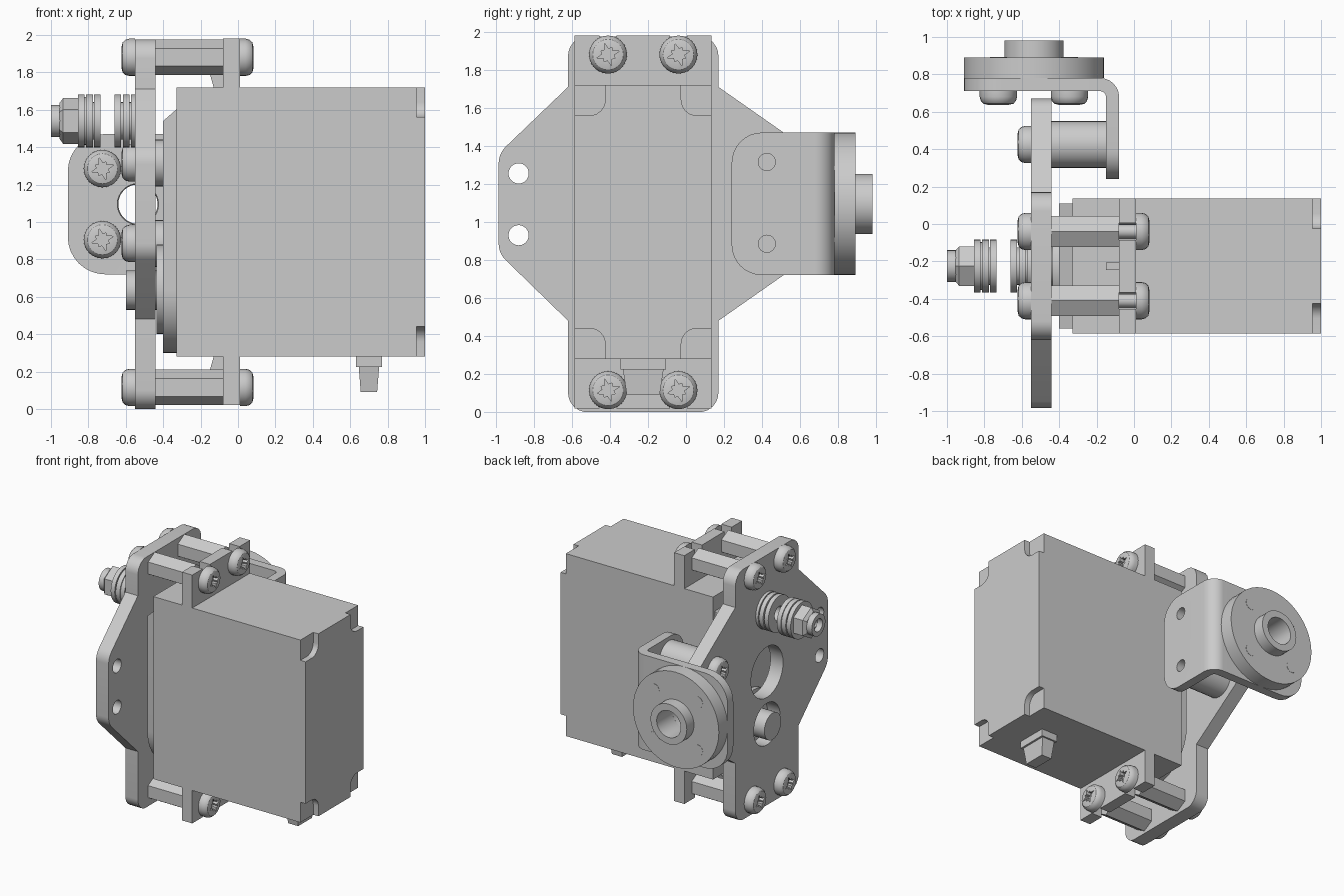
import bpy, bmesh, math
from mathutils import Vector

if "Cube" in bpy.data.objects:
    bpy.data.objects.remove(bpy.data.objects["Cube"])

YC = -0.225  # servo mid plane in y
AX = {'x': lambda a, b, h: (h, a, b),   # section in (y, z)
      'y': lambda a, b, h: (a, h, b),   # section in (x, z)
      'z': lambda a, b, h: (a, b, h)}   # section in (x, y)


def finish(name, bm):
    bmesh.ops.remove_doubles(bm, verts=bm.verts, dist=1e-5)
    bmesh.ops.recalc_face_normals(bm, faces=bm.faces)
    me = bpy.data.meshes.new(name)
    bm.to_mesh(me)
    bm.free()
    ob = bpy.data.objects.new(name, me)
    bpy.context.collection.objects.link(ob)
    return ob


def rounded(pts, seg=6):
    """Polygon from (a, b, radius) corners with tangent arcs."""
    out = []
    for i, (a, b, r) in enumerate(pts):
        c = Vector((a, b))
        if r == 0:
            out.append((a, b))
            continue
        u = (Vector(pts[i - 1][:2]) - c).normalized()
        v = (Vector(pts[(i + 1) % len(pts)][:2]) - c).normalized()
        half = u.angle(v) / 2
        mid = c + (u + v).normalized() * r / math.sin(half)
        d0 = c + u * r / math.tan(half) - mid
        d1 = c + v * r / math.tan(half) - mid
        for k in range(seg + 1):
            out.append(tuple(mid + d0.lerp(d1, k / seg).normalized() * r))
    return out


def prism(name, axis, pts, lo, hi):
    bm = bmesh.new()
    rings = [[bm.verts.new(AX[axis](a, b, h)) for a, b in pts] for h in (lo, hi)]
    bm.faces.new(rings[0])
    bm.faces.new(rings[1])
    n = len(pts)
    for i in range(n):
        j = (i + 1) % n
        bm.faces.new((rings[0][i], rings[0][j], rings[1][j], rings[1][i]))
    return finish(name, bm)


def box(name, x0, x1, y0, y1, z0, z1):
    return prism(name, 'x', [(y0, z0), (y1, z0), (y1, z1), (y0, z1)], x0, x1)


def lathe(name, axis, c, prof, seg=32, ring=False, turn=0.0):
    """Revolve (radius, height) profile; ring=True closes the profile on itself."""
    bm = bmesh.new()
    rings = []
    for r, h in prof:
        rings.append([bm.verts.new(AX[axis](c[0] + r * math.cos(t), c[1] + r * math.sin(t), h))
                      for t in (turn + 2 * math.pi * k / seg for k in range(seg))])
    pairs = list(zip(rings, rings[1:]))
    if ring:
        pairs.append((rings[-1], rings[0]))
    else:
        bm.faces.new(rings[0])
        bm.faces.new(rings[-1])
    for p, q in pairs:
        for k in range(seg):
            j = (k + 1) % seg
            bm.faces.new((p[k], p[j], q[j], q[k]))
    return finish(name, bm)


def cyl(name, axis, c, r, lo, hi, **kw):
    return lathe(name, axis, c, [(r, lo), (r, hi)], **kw)


def tube(name, axis, c, r, bore, lo, hi, seg=32):
    return lathe(name, axis, c, [(bore, lo), (r, lo), (r, hi), (bore, hi)], seg=seg, ring=True)


def cut(ob, cutters):
    for c in cutters:
        m = ob.modifiers.new('cut', 'BOOLEAN')
        m.operation, m.solver, m.object = 'DIFFERENCE', 'EXACT', c
        bpy.context.view_layer.objects.active = ob
        bpy.ops.object.modifier_apply(modifier=m.name)
        bpy.data.objects.remove(c)
    return ob


# servo case with notched rear corners
case = box('servo_case', -0.33, 1.0, YC - 0.36, YC + 0.36, 0.28, 1.72)
notches = []
for sy in (-1, 1):
    for sz in (-1, 1):
        p = rounded([(0.2, 0.56, 0.08), (0.4, 0.56, 0), (0.4, 0.8, 0), (0.2, 0.8, 0)])
        notches.append(prism('notch', 'x', [(YC + sy * a, 1 + sz * b) for a, b in p], 0.955, 1.1))
cut(case, notches)

# raised gearbox cover, sloped at the top, with output boss and shaft
cover = prism('gearbox_cover', 'x', rounded([(YC - 0.335, 0.30, 0.33), (YC + 0.335, 0.30, 0.33),
              (YC + 0.335, 1.61, 0), (YC - 0.335, 1.61, 0)], 10), -0.40, -0.32)
for v in cover.data.vertices:
    if v.co.x < -0.39 and v.co.z > 1.5:
        v.co.z -= 0.07
cyl('output_boss', 'x', (YC, 0.64), 0.24, -0.435, -0.38)
cyl('output_shaft', 'x', (YC, 0.635), 0.105, -0.60, -0.4)

# slotted mounting ears and gusset ribs, mirrored about mid height
for s, side in ((1, 'top'), (-1, 'bottom')):
    e = [(YC - 0.36, 0.70, 0), (YC - 0.36, 0.98, 0)]
    for y in (-0.41, -0.04):
        e += [(y - 0.045, 0.98, 0), (y - 0.045, 0.84, 0.04), (y + 0.045, 0.84, 0.04), (y + 0.045, 0.98, 0)]
    e += [(YC + 0.36, 0.98, 0), (YC + 0.36, 0.70, 0)]
    prism('ear_' + side, 'x', [(a, 1 + s * b) for a, b in rounded(e)], -0.08, 0.01)
    prism('rib_' + side, 'y', [(x, 1 + s * z) for x, z in
          ((-0.13, 0.72), (-0.15, 0.79), (-0.08, 0.79), (-0.08, 0.71), (-0.13, 0.71))],
          YC - 0.02, YC + 0.02)

# cable outlet
box('cable_collar', 0.63, 0.77, YC - 0.12, YC + 0.12, 0.225, 0.29)
lathe('cable_grommet', 'z', (0, 0), [(1, 0.09), (1.25, 0.23)], seg=4, turn=math.pi / 4)
g = bpy.data.objects['cable_grommet']
for v in g.data.vertices:
    v.co.x, v.co.y = 0.70 + v.co.x * 0.062, YC + v.co.y * 0.122

# mounting plate
half = [(0.67, 0.33), (0.17, 0.71)]
outline = rounded([(-0.62, 0.0, 0.1), (-0.62, 0.48, 0), (-0.985, 0.835, 0.12), (-0.985, 1.36, 0.12),
                   (-0.62, 1.71, 0), (-0.62, 1.975, 0.1), (0.17, 1.975, 0.1), (0.17, 1.71, 0),
                   (0.67, 1.36, 0.1), (0.67, 0.83, 0.1), (0.17, 0.48, 0), (0.17, 0.0, 0.1)])
plate = prism('mounting_plate', 'x', outline, -0.55, -0.44)
holes = [(-0.88, 1.255, 0.053), (-0.88, 0.93, 0.053), (YC, 1.05, 0.2), (YC, 0.64, 0.165), (YC, 1.54, 0.06)]
cut(plate, [cyl('hole', 'x', (y, z), r, -0.7, -0.3) for y, z, r in holes])

# master pan head screw, cross recess, pointing along local +z
head = lathe('screw_head', 'z', (0, 0), [(0.1, 0), (0.1, 0.03), (0.094, 0.052), (0.08, 0.067), (0.055, 0.073)], seg=24)
star = []
for k in range(16):
    r = (0.062, 0.05, 0.042, 0.05)[k % 4] if k % 2 == 0 else 0.03
    star.append((r * math.cos(k * math.pi / 8 + 0.3), r * math.sin(k * math.pi / 8 + 0.3)))
cut(head, [prism('recess', 'z', star, 0.035, 0.1)])
head_mesh = head.data
bpy.data.objects.remove(head)


def screw(name, pos, rot):
    ob = bpy.data.objects.new(name, head_mesh)
    ob.location, ob.rotation_euler = pos, rot
    bpy.context.collection.objects.link(ob)


Q = math.pi / 2
for y in (-0.41, -0.04):
    for z in (0.115, 1.88):
        cyl('hex_standoff', 'x', (y, z), 0.095, -0.44, -0.08, seg=6, turn=Q)
        cyl('ear_screw_shank', 'x', (y, z), 0.037, -0.08, 0.01, seg=16)
        screw('ear_screw', (0.01, y, z), (0, Q, 0))
        screw('plate_screw', (-0.55, y, z), (0, -Q, 0))

# bent bracket with rounded free corners
L = rounded([(-0.91, 0.71, 0), (-0.15, 0.71, 0.03), (-0.15, 0.24, 0), (-0.08, 0.24, 0),
             (-0.08, 0.78, 0.1), (-0.91, 0.78, 0)], 8)
bracket = prism('angle_bracket', 'z', L, 0.72, 1.47)
bm = bmesh.new()
bm.from_mesh(bracket.data)
for axis, val, rad in ((1, 0.24, 0.16), (0, -0.91, 0.2)):
    edges = [e for e in bm.edges if all(abs(v.co[axis] - val) < 1e-4 for v in e.verts)
             and abs(e.verts[0].co.z - e.verts[1].co.z) < 1e-4]
    bmesh.ops.bevel(bm, geom=edges, offset=rad, segments=8, profile=0.5, affect='EDGES')
bm.to_mesh(bracket.data)
bm.free()
HUB = (-0.535, 1.095)
cut(bracket, [cyl('hole', 'x', (0.425, z), 0.045, -0.3, 0.1, seg=24) for z in (0.885, 1.315)]
    + [cyl('hole', 'y', HUB, 0.11, 0.6, 0.9)])

# bracket spacers and their screws
for z in (0.885, 1.315):
    tube('bracket_spacer', 'x', (0.425, z), 0.125, 0.045, -0.44, -0.15)
    screw('spacer_screw', (-0.55, 0.425, z), (0, -Q, 0))

# idler disc with bored hub, held by four screws
lathe('idler_disc', 'y', HUB, [(0.11, 0.78), (0.375, 0.78), (0.375, 0.89), (0.158, 0.89),
                               (0.158, 0.98), (0.105, 0.98), (0.105, 0.86)], seg=48, ring=True)
for dx in (-0.19, 0.19):
    for dz in (-0.19, 0.19):
        screw('disc_screw', (HUB[0] + dx, 0.71, HUB[1] + dz), (Q, 0, 0))
        cyl('disc_screw_tip', 'y', (HUB[0] + dx, HUB[1] + dz), 0.045, 0.78, 0.892, seg=16)

# pivot bolt: hex lock nut and two stacks of washers
B = (YC, 1.54)
tube('nut_collar', 'x', B, 0.085, 0.05, -1.0, -0.94)
lathe('hex_nut', 'x', B, [(0.05, -0.955), (0.095, -0.955), (0.122, -0.935), (0.122, -0.855), (0.05, -0.855)],
      seg=6, ring=True, turn=Q)
for i, (x0, x1, r) in enumerate(((-0.855, -0.82, 0.142), (-0.82, -0.78, 0.128), (-0.812, -0.775, 0.142),
                                 (-0.77, -0.735, 0.142), (-0.66, -0.625, 0.142), (-0.615, -0.58, 0.142),
                                 (-0.572, -0.55, 0.142))):
    tube('washer_%d' % (i + 1), 'x', B, r, 0.065, x0, x1)
tube('outer_race', 'x', B, 0.10, 0.055, -0.86, -0.74)
tube('inner_race', 'x', B, 0.10, 0.055, -0.655, -0.55)

# smooth curved walls, sharp edges kept
for me in {o.data for o in bpy.context.scene.objects if o.type == 'MESH'}:
    me.shade_smooth()
    me.set_sharp_from_angle(angle=math.radians(30))
